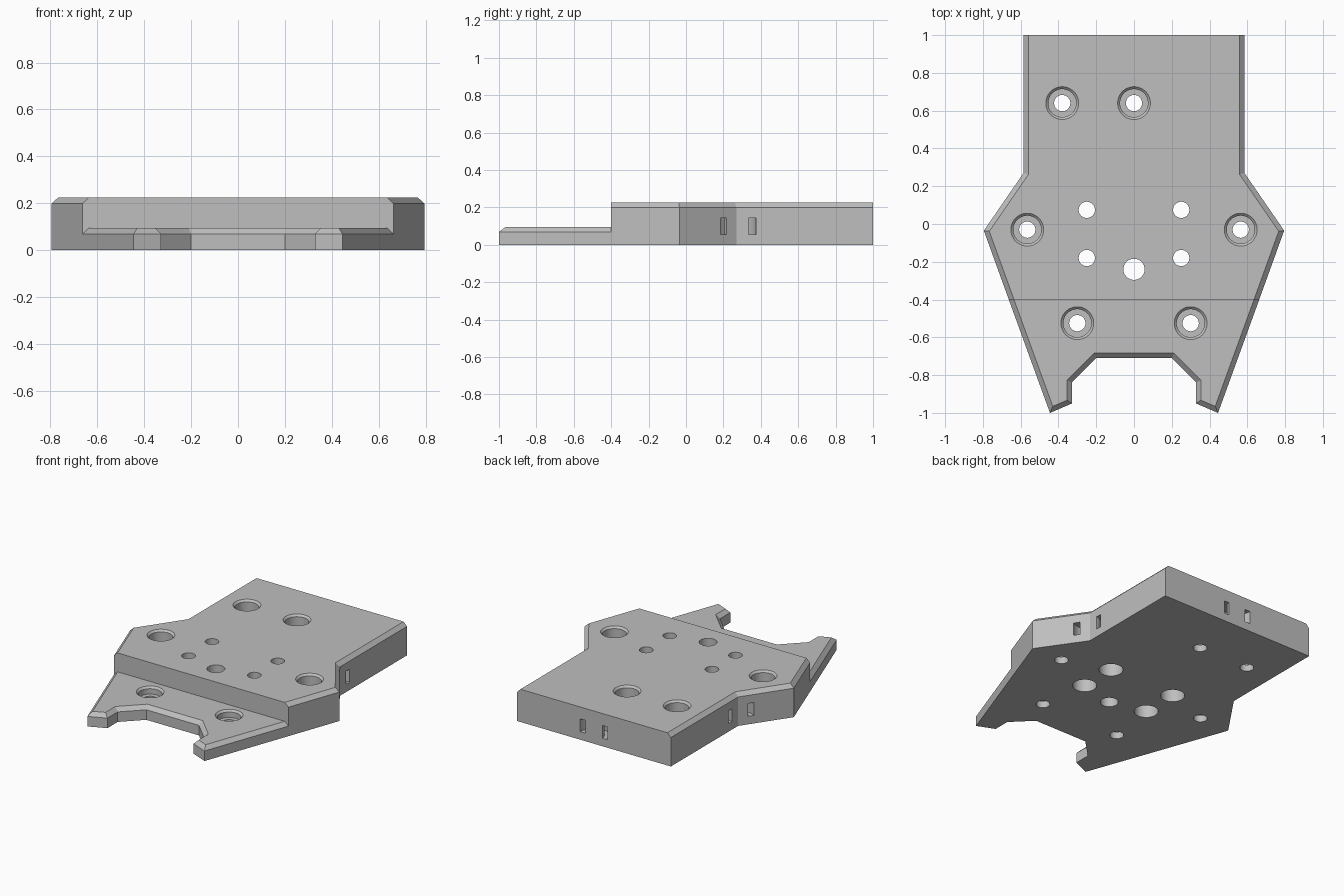
import bpy, bmesh, math
from mathutils import Vector

cube = bpy.data.objects.get("Cube")
if cube:
    bpy.data.objects.remove(cube, do_unlink=True)

grey = bpy.data.materials.new("plain grey")
grey.use_nodes = True
colour = (0.52, 0.52, 0.52, 1)
grey.diffuse_color = colour
grey.node_tree.nodes["Principled BSDF"].inputs["Base Color"].default_value = colour

CHAMFER = 0.026
BODY_TOP, PLATE_TOP = 0.225, 0.095
STEP_Y = -0.4
STEP_X = 0.663


def finish(bm, name):
    bmesh.ops.recalc_face_normals(bm, faces=bm.faces)
    mesh = bpy.data.meshes.new(name)
    bm.to_mesh(mesh)
    bm.free()
    mesh.materials.append(grey)
    obj = bpy.data.objects.new(name, mesh)
    bpy.context.collection.objects.link(obj)
    return obj


def inset(points, flat_y):
    """Offset a counter-clockwise outline inwards; edges lying on flat_y stay put."""
    lines = []
    for i, a in enumerate(points):
        b = points[(i + 1) % len(points)]
        d = (b - a).normalized()
        keep = any(abs(a.y - y) < 1e-6 and abs(b.y - y) < 1e-6 for y in flat_y)
        lines.append((a + Vector((-d.y, d.x)) * (0 if keep else CHAMFER), d))
    result = []
    for i, (p, d) in enumerate(lines):
        q, e = lines[i - 1]
        t = (p - q).cross(d) / e.cross(d)
        result.append(q + e * t)
    return result


def slab(name, half, top, flat_y):
    """Mirrored outline extruded to a chamfered top."""
    right = [Vector(p) for p in half]
    outline = right + [Vector((-p.x, p.y)) for p in reversed(right)]
    bm = bmesh.new()
    layers = [(outline, 0), (outline, top - CHAMFER), (inset(outline, flat_y), top)]
    rings = [[bm.verts.new((p.x, p.y, z)) for p in pts] for pts, z in layers]
    bm.faces.new(rings[0])
    bm.faces.new(rings[-1])
    n = len(outline)
    for low, high in zip(rings, rings[1:]):
        for i in range(n):
            j = (i + 1) % n
            bm.faces.new((low[i], low[j], high[j], high[i]))
    return finish(bm, name)


def lathe(bm, profile, x, y, closed=False, sides=40):
    """Revolve (radius, height) points round a vertical axis."""
    rings = []
    for r, z in profile:
        angles = [math.tau * (i + 0.5) / sides for i in range(sides)]
        rings.append([bm.verts.new((x + r * math.cos(a), y + r * math.sin(a), z)) for a in angles])
    pairs = list(zip(rings, rings[1:]))
    if closed:
        pairs.append((rings[-1], rings[0]))
    else:
        bm.faces.new(rings[0])
        bm.faces.new(rings[-1])
    for a, b in pairs:
        for i in range(sides):
            j = (i + 1) % sides
            bm.faces.new((a[i], a[j], b[j], b[i]))


def screw_hole(bm, x, y, top):
    lathe(bm, [(0.043, -0.1), (0.043, 0.045), (0.074, 0.045), (0.074, top - 0.013),
               (0.137, top + 0.05)], x, y)


def cut(obj, bm):
    cutter = finish(bm, obj.name + "_cutter")
    cutter.hide_render = True
    mod = obj.modifiers.new("holes", "BOOLEAN")
    mod.operation = "DIFFERENCE"
    mod.solver = "EXACT"
    mod.object = cutter
    bpy.ops.object.select_all(action="DESELECT")
    bpy.context.view_layer.objects.active = obj
    obj.select_set(True)
    bpy.ops.object.modifier_apply(modifier=mod.name)
    bpy.data.objects.remove(cutter, do_unlink=True)
    bpy.ops.object.shade_smooth_by_angle(angle=math.radians(20))


# Thick main body
body = slab("main_body", [(STEP_X, STEP_Y), (0.795, -0.035), (0.585, 0.27), (0.585, 1)],
            BODY_TOP, (STEP_Y, 1))
bm = bmesh.new()
for x, y in [(-0.38, 0.64), (0, 0.64), (-0.565, -0.03), (0.565, -0.03)]:
    screw_hole(bm, x, y, BODY_TOP)
# Small holes widened from below, and the central hole
for x in (-0.25, 0.25):
    for y in (-0.18, 0.075):
        lathe(bm, [(0.075, -0.1), (0.075, 0.13), (0.043, 0.13), (0.043, 0.4)], x, y)
lathe(bm, [(0.056, -0.1), (0.056, 0.4)], 0, -0.24)
# Curved tie channels through the side corners and the back
for x, y in [(-0.585, 0.27), (0.585, 0.27), (0, 1)]:
    lathe(bm, [(0.065, 0.055), (0.105, 0.055), (0.105, 0.143), (0.065, 0.143)], x, y, closed=True)
cut(body, bm)

# Thin forked front plate
plate = slab("front_plate", [(0.2, -0.71), (0.328, -0.838), (0.328, -0.95), (0.445, -1),
                             (STEP_X, STEP_Y)], PLATE_TOP, (STEP_Y,))
bm = bmesh.new()
for x in (-0.3, 0.3):
    screw_hole(bm, x, -0.525, PLATE_TOP)
cut(plate, bm)
